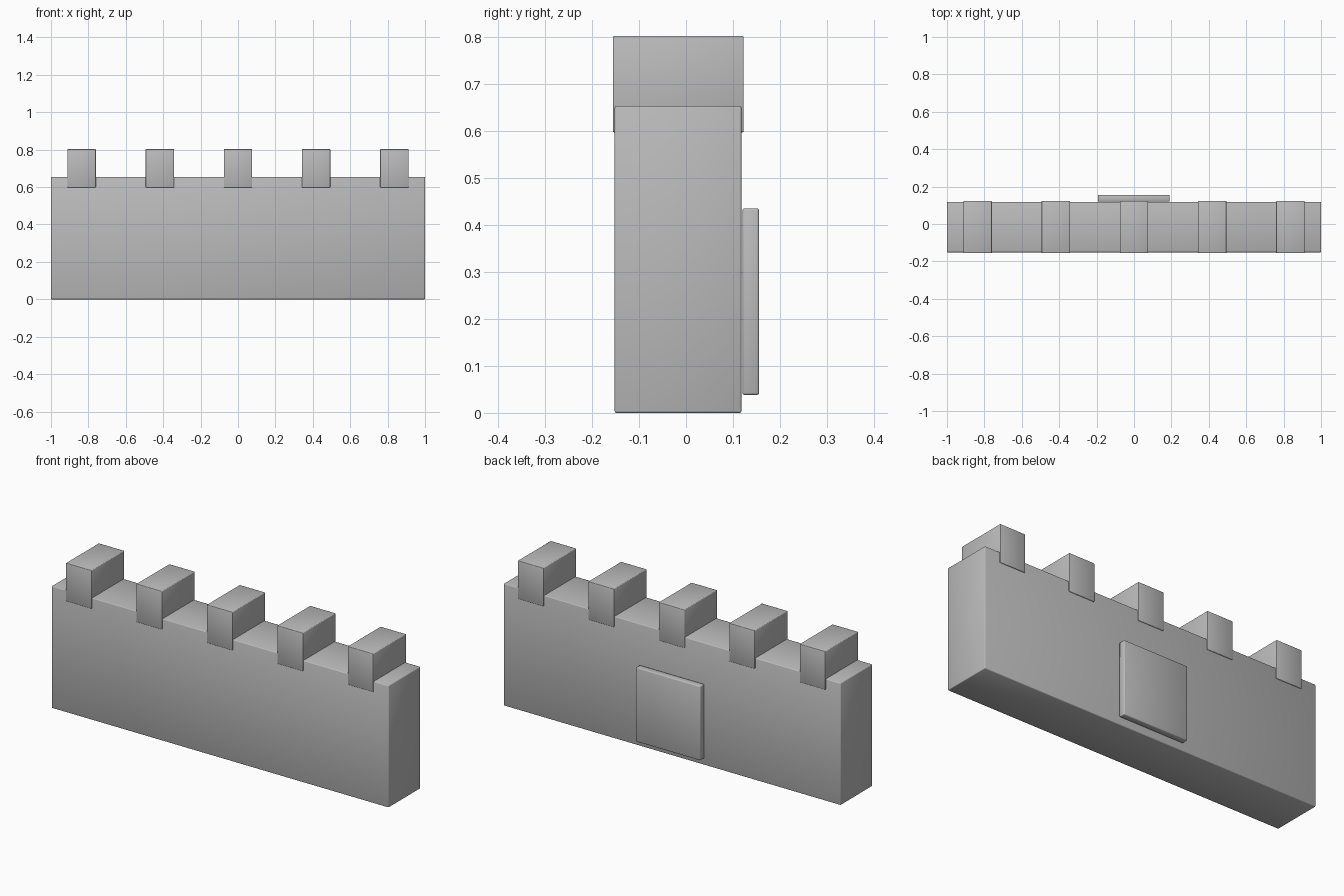
import bpy

cube = bpy.data.objects.get("Cube")
if cube:
    bpy.data.objects.remove(cube, do_unlink=True)

# Single stone colour
stone = bpy.data.materials.new("grey_stone")
stone.use_nodes = True
GREY = (0.5, 0.5, 0.5, 1)
stone.diffuse_color = GREY
stone.node_tree.nodes["Principled BSDF"].inputs["Base Color"].default_value = GREY


def block(name, x, y, z, bevel):
    """Softly bevelled box spanning the given (low, high) ranges."""
    spans = (x, y, z)
    bpy.ops.mesh.primitive_cube_add(size=1, location=[(a + b) / 2 for a, b in spans])
    obj = bpy.context.object
    obj.name = name
    obj.scale = [b - a for a, b in spans]
    bpy.ops.object.transform_apply(location=False, rotation=False, scale=True)
    mod = obj.modifiers.new("soft_edges", "BEVEL")
    mod.width = bevel
    mod.segments = 2
    bpy.ops.object.shade_smooth()
    obj.data.materials.append(stone)
    return obj


# Wall body
block("wall", (-1, 1), (-0.152, 0.118), (0, 0.654), 0.004)

# Evenly spaced battlements, slightly proud of the wall
for i in range(5):
    cx = (i - 2) * 0.418
    block(f"battlement_{i + 1}", (cx - 0.076, cx + 0.076),
          (-0.156, 0.123), (0.598, 0.803), 0.003)

# Raised panel on the back
block("back_panel", (-0.193, 0.19), (0.12, 0.156), (0.038, 0.436), 0.005)
